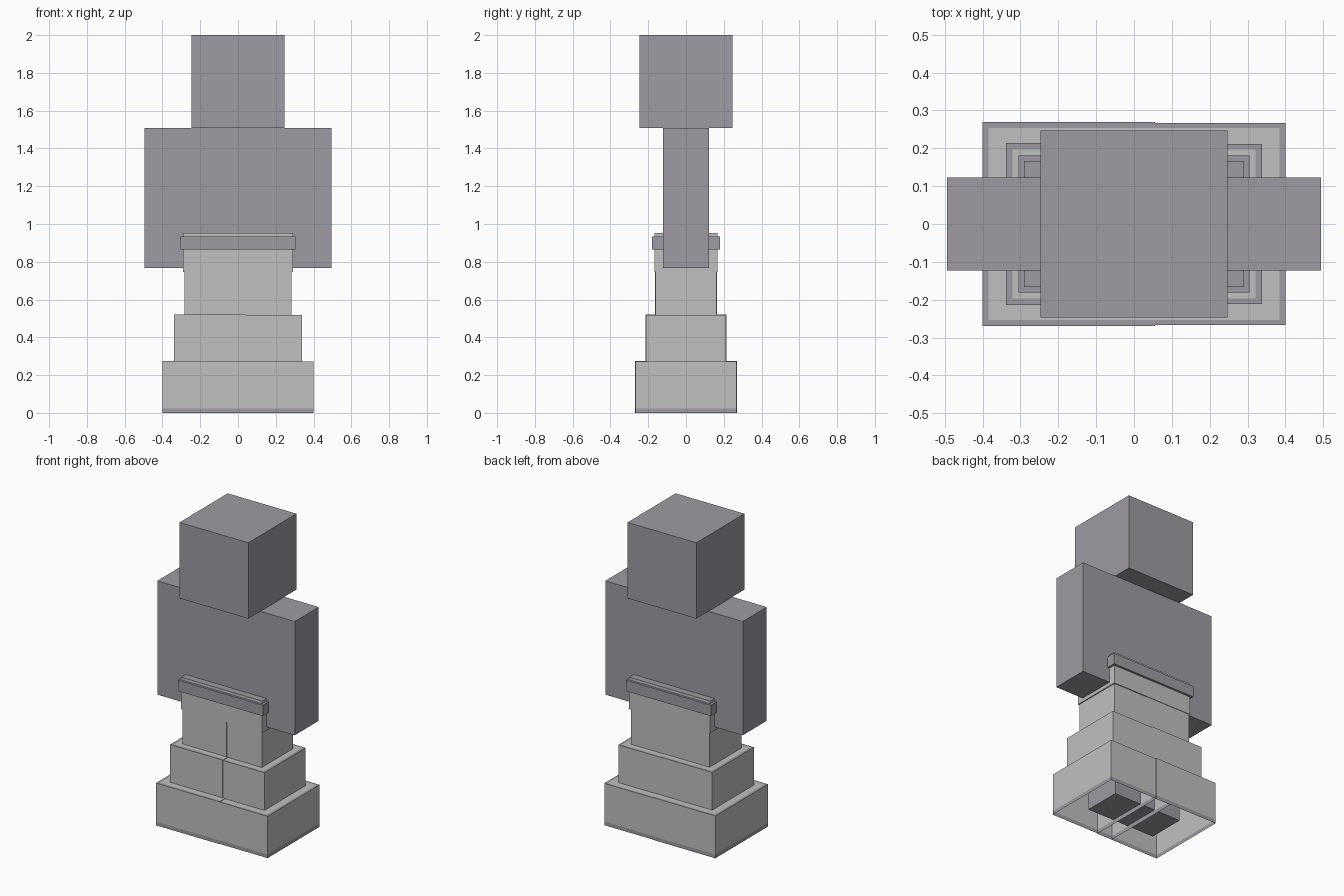
import bpy
import bmesh
from mathutils import Vector

cube = bpy.data.objects.get("Cube")
if cube:
    bpy.data.objects.remove(cube, do_unlink=True)


def make_material(name, rgb):
    mat = bpy.data.materials.new(name)
    mat.use_nodes = True
    mat.diffuse_color = (*rgb, 1)
    mat.node_tree.nodes["Principled BSDF"].inputs["Base Color"].default_value = (*rgb, 1)
    return mat


purple = make_material("purple grey", (0.34, 0.33, 0.365))
light = make_material("light grey", (0.53, 0.53, 0.53))


def box_mesh(low, high):
    bm = bmesh.new()
    bmesh.ops.create_cube(bm, size=1)
    low, high = Vector(low), Vector(high)
    for v in bm.verts:
        v.co = (low + high) / 2 + v.co * (high - low)
    return bm


def finish(name, bm, mats):
    mesh = bpy.data.meshes.new(name)
    bm.to_mesh(mesh)
    bm.free()
    for mat in mats:
        mesh.materials.append(mat)
    obj = bpy.data.objects.new(name, mesh)
    bpy.context.collection.objects.link(obj)


def box(name, low, high, mat):
    finish(name, box_mesh(low, high), [mat])


def cut(bm, point, normal):
    bmesh.ops.bisect_plane(bm, geom=bm.verts[:] + bm.edges[:] + bm.faces[:],
                           plane_co=point, plane_no=normal)


def robe_half(name, side, half_x, half_y, overlap, z0, z1, border, hem):
    """Open-bottomed shell reaching a little past the middle, with a purple border."""
    shrink = 0.003 if side > 0 else 0
    x0, x1 = sorted((side * half_x, -side * overlap))
    y, top = half_y - shrink, z1 - shrink
    bm = box_mesh((x0, -y, z0), (x1, y, top))
    bmesh.ops.delete(bm, geom=[f for f in bm.faces if f.normal.z < -0.5],
                     context='FACES_ONLY')
    inner_x, inner_y = half_x - border, half_y - border
    cut(bm, (side * inner_x, 0, 0), (1, 0, 0))
    for s in (-1, 1):
        cut(bm, (0, s * inner_y, 0), (0, 1, 0))
    if hem:
        cut(bm, (0, 0, z0 + hem), (0, 0, 1))
    for f in bm.faces:
        f.normal_update()
        c = f.calc_center_median()
        on_border = f.normal.z > 0.5 and (abs(c.x) > inner_x or abs(c.y) > inner_y)
        f.material_index = int(on_border or c.z < z0 + hem)
    finish(name, bm, [light, purple])


# Head and torso
box("head", (-0.247, -0.247, 1.507), (0.247, 0.247, 2), purple)
box("torso", (-0.247, -0.123, 0.768), (0.247, 0.123, 1.507), purple)

# Arms, legs and the three robe tiers on each side
for side, label in ((1, "left"), (-1, "right")):
    a, b = sorted((side * 0.247, side * 0.494))
    box(label + "_arm", (a, -0.123, 0.768), (b, 0.123, 1.507), purple)
    a, b = sorted((0, side * 0.247))
    box(label + "_leg", (a, -0.123, 0.028), (b, 0.123, 0.768), purple)
    robe_half(label + "_robe_hem", side, 0.4, 0.27, 0.055, 0, 0.275, 0.016, 0.024)
    robe_half(label + "_robe_middle", side, 0.338, 0.214, 0.04, 0.27, 0.52, 0.017, 0)
    robe_half(label + "_robe_upper", side, 0.284, 0.164, 0.033, 0.515, 0.765, 0.01, 0)

# Waist wrap with a purple top
bm = box_mesh((-0.291, -0.167, 0.745), (0.291, 0.167, 0.953))
for f in bm.faces:
    f.normal_update()
    f.material_index = int(f.normal.z > 0.5)
finish("waist_wrap", bm, [light, purple])

# Belt
box("belt", (-0.305, -0.181, 0.864), (0.305, 0.181, 0.935), purple)
